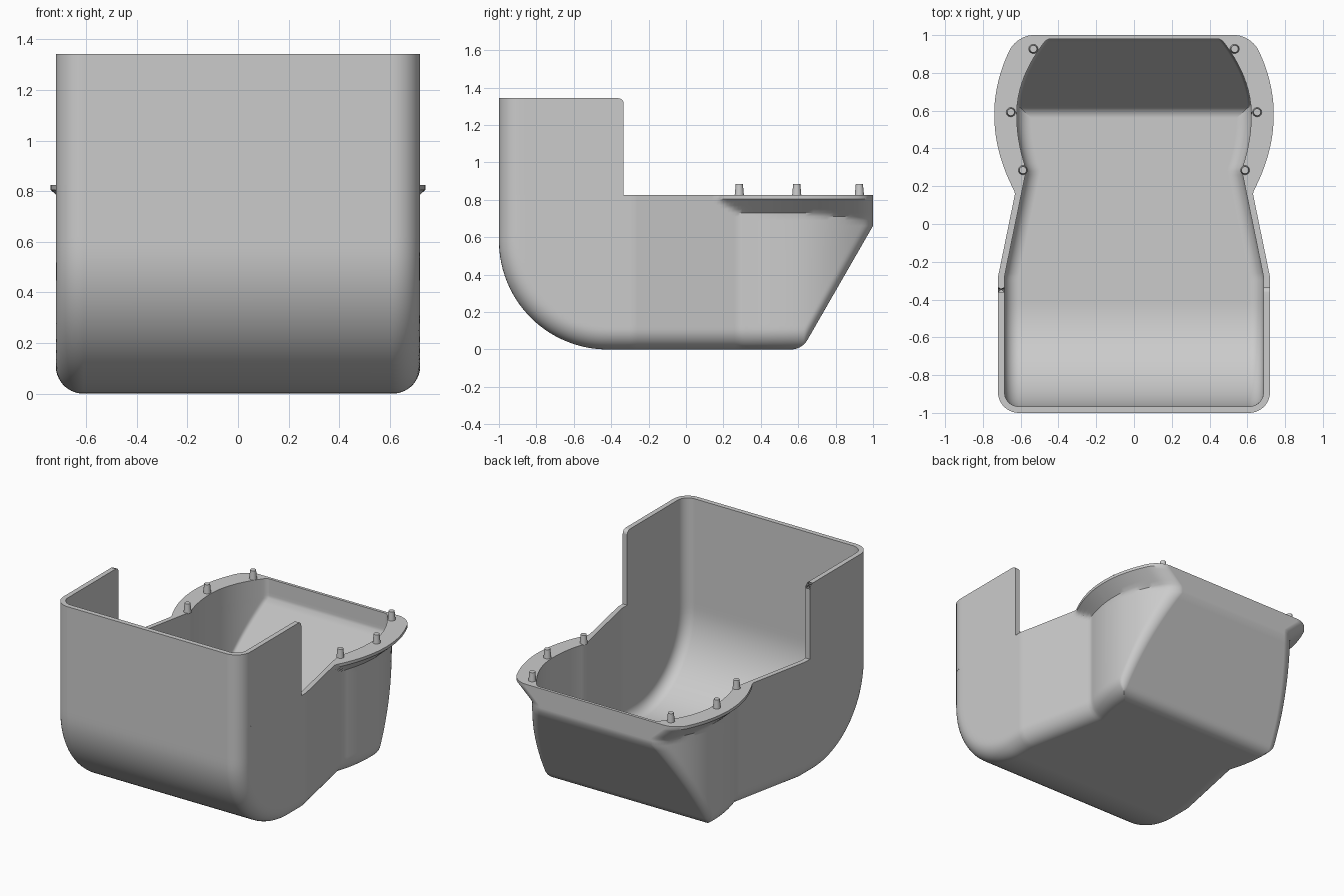
import bpy
import bmesh
from math import sqrt, hypot, radians

cube = bpy.data.objects.get("Cube")
if cube:
    bpy.data.objects.remove(cube, do_unlink=True)

T = 0.034         # wall thickness
R = 0.11          # rounding of floor and front corners
BELLY = 0.58      # radius of the curved front belly
RIM = 0.825       # height of the low rim
TOP = 1.343       # height of the tall front wall
STEP = -0.333     # where the tall wall ends

grey = bpy.data.materials.new("plain grey")
grey.use_nodes = True
grey.diffuse_color = (0.6, 0.6, 0.6, 1)
grey.node_tree.nodes["Principled BSDF"].inputs["Base Color"].default_value = (0.6, 0.6, 0.6, 1)


def finish(bm, name, angle=32):
    bmesh.ops.recalc_face_normals(bm, faces=bm.faces)
    mesh = bpy.data.meshes.new(name)
    bm.to_mesh(mesh)
    bm.free()
    mesh.materials.append(grey)
    obj = bpy.data.objects.new(name, mesh)
    bpy.context.collection.objects.link(obj)
    bpy.ops.object.select_all(action="DESELECT")
    obj.select_set(True)
    bpy.context.view_layer.objects.active = obj
    bpy.ops.object.shade_smooth_by_angle(angle=radians(angle))
    return obj


def fillet(depth, r):
    """Inset of a quarter-round edge at a given depth from the edge."""
    gap = min(max(r - depth, 0), r)
    return r - sqrt(max(r * r - gap * gap, 0))


def front_y(z, t):
    if z >= BELLY:
        return t - 1
    return BELLY - 1 - sqrt(max((BELLY - t) ** 2 - (BELLY - z) ** 2, 0))


def back_y(z, t):
    r = 0.1 - t
    if z < 0.1 - r / 2:
        return 0.562 + sqrt(max(r * r - (0.1 - z) ** 2, 0))
    return min(0.62 + 0.575 * z - t / 0.866, 1 - 0.6 * t)


def bulge(y, peak, front, back):
    return peak - (front if y < 0.58 else back) * (y - 0.58) ** 2


def half_width(y, z, t):
    """Half width of the tub surface, offset inwards by t."""
    body = max(min(0.72, 0.72 - 0.205 * (y + 0.28)), bulge(y, 0.655, 0.6, 1.0)) - t
    depth = min(z, y + 1)
    if y < BELLY - 1 and z < BELLY:
        depth = min(depth, BELLY - hypot(y + 1 - BELLY, z - BELLY))
    body -= max(fillet(depth - t, R - t),
                fillet(back_y(z, t) - y, max(0.05 - t, 0.01)))
    if t == 0:  # overhanging flange with a sloped underside
        flange = bulge(y, 0.74, 0.65, 0.7) - fillet(1 - y, 0.08)
        body = max(body, flange - 1.1 * max(0, 0.805 - z))
    return body


def stations(z, t):
    """Sample positions from front to back, denser at both ends."""
    f, b, n = front_y(z, t), back_y(z, t), 20
    head = [f + (-0.3 - f) * (i / n) ** 2 for i in range(n)]
    middle = [-0.3 + 0.8 * i / 40 for i in range(40)]
    tail = [b - (b - 0.5) * (1 - i / n) ** 2 for i in range(n + 1)]
    return head + middle + tail


def ring(bm, z, t):
    pts = [(half_width(y, z, t), y) for y in stations(z, t)]
    pts += [(-x, y) for x, y in reversed(pts)]
    return [bm.verts.new((x, y, z)) for x, y in pts]


def bridge(bm, a, b, closed=True):
    for i in range(len(a) if closed else len(a) - 1):
        j = (i + 1) % len(a)
        bm.faces.new((a[i], a[j], b[j], b[i]))


def levels(bottom):
    low = [bottom + (BELLY - bottom) * (i / 28) ** 2 for i in range(29)]
    return low + [0.62, 0.66, 0.69, 0.71, 0.73, 0.75, 0.77, 0.79, 0.805, RIM]


# Tub: outer skin, inner skin and flat rim
bm = bmesh.new()
rims = []
for t in (0, T):
    rings = [ring(bm, z, t) for z in levels(t)]
    bm.faces.new(rings[0])
    for a, b in zip(rings, rings[1:]):
        bridge(bm, a, b)
    rims.append(rings[-1])
bridge(bm, *rims)
tub = finish(bm, "tub")
tub.modifiers.new("flat panels", "WEIGHTED_NORMAL").keep_sharp = True

# Tall wall around the front, open to the back
bm = bmesh.new()
corners = []
for t in (0, T):
    f = t - 1
    ys = [f + (STEP - f) * (i / 24) ** 2 for i in range(25)]
    half = [(half_width(y, RIM, t), y) for y in reversed(ys)]
    path = half + [(-x, y) for x, y in reversed(half)]
    corners.append([[bm.verts.new((x, y, z)) for x, y in path] for z in (RIM, TOP)])
(out_low, out_top), (in_low, in_top) = corners
bridge(bm, out_low, out_top, False)
bridge(bm, in_low, in_top, False)
bridge(bm, out_top, in_top, False)
for k in (0, -1):
    bm.faces.new((out_low[k], out_top[k], in_top[k], in_low[k]))
ends = [bm.edges.get((out_top[k], in_top[k])) for k in (0, -1)]
bmesh.ops.bevel(bm, geom=ends, offset=0.03, segments=5, profile=0.5, affect="EDGES")
wall = finish(bm, "front_wall")
wall.modifiers.new("flat panels", "WEIGHTED_NORMAL").keep_sharp = True

# Locating pegs on the flange
for label, x, y in (("front", 0.588, 0.285), ("middle", 0.652, 0.592), ("rear", 0.533, 0.927)):
    for side, sign in (("left", 1), ("right", -1)):
        bm = bmesh.new()
        bmesh.ops.create_cone(bm, cap_ends=True, segments=24,
                              radius1=0.025, radius2=0.019, depth=0.065)
        bmesh.ops.translate(bm, verts=bm.verts, vec=(sign * x, y, RIM + 0.0275))
        finish(bm, f"{label}_peg_{side}")
